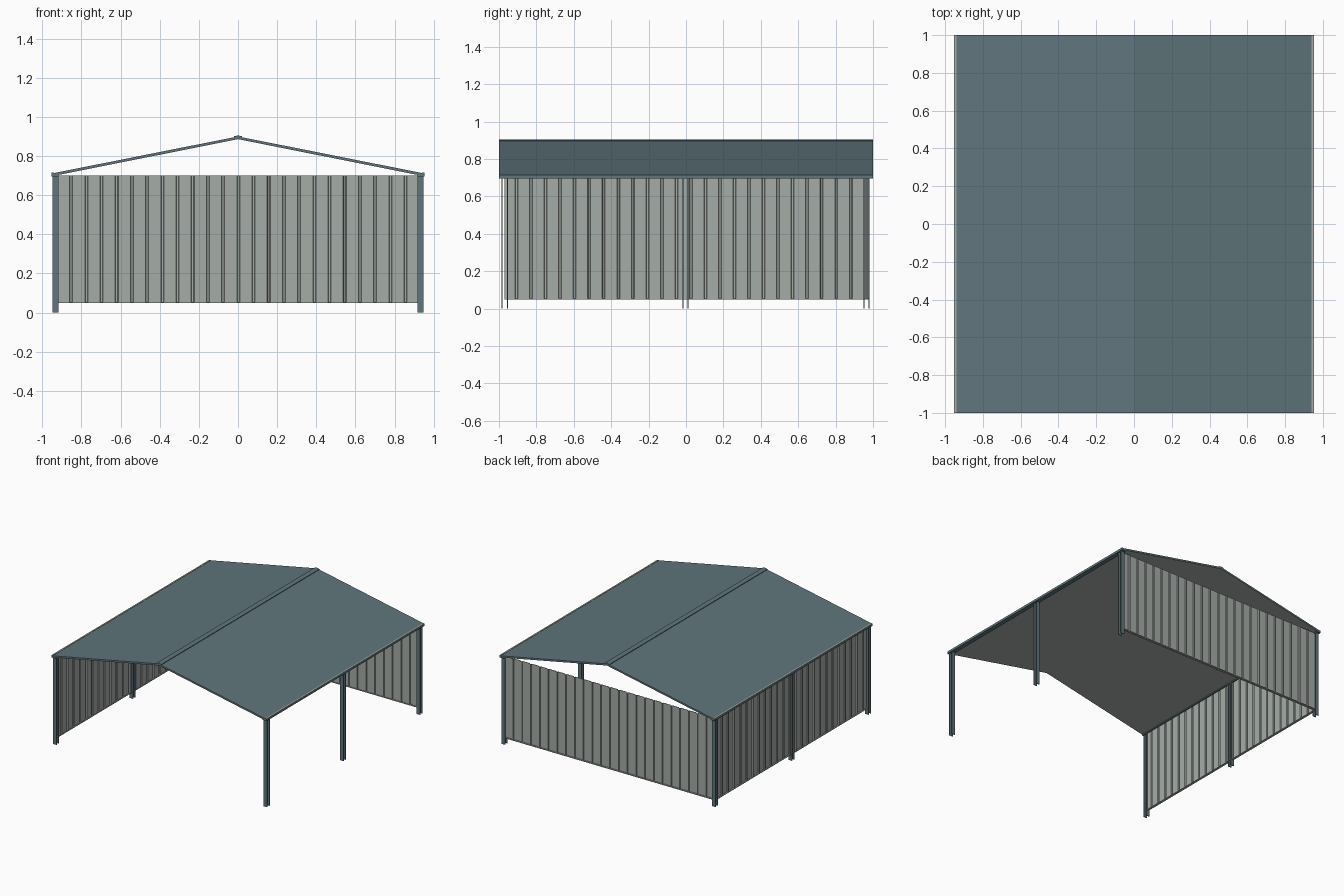
import bpy
import bmesh
from mathutils import Matrix

if "Cube" in bpy.data.objects:
    bpy.data.objects.remove(bpy.data.objects["Cube"])


def colour(name, rgb):
    m = bpy.data.materials.new(name)
    m.diffuse_color = (*rgb, 1)
    m.use_nodes = True
    m.node_tree.nodes["Principled BSDF"].inputs["Base Color"].default_value = m.diffuse_color
    return m


TEAL = colour("slate_teal", (0.115, 0.180, 0.200))
GREY = colour("pale_grey", (0.375, 0.413, 0.386))


def finish(name, bm, *mats):
    bmesh.ops.recalc_face_normals(bm, faces=bm.faces[:])
    bm.normal_update()
    me = bpy.data.meshes.new(name)
    bm.to_mesh(me)
    bm.free()
    for m in mats:
        me.materials.append(m)
    ob = bpy.data.objects.new(name, me)
    bpy.context.collection.objects.link(ob)
    return ob


def add_box(bm, lo, hi):
    size = [b - a for a, b in zip(lo, hi)]
    mid = [(a + b) / 2 for a, b in zip(lo, hi)]
    bmesh.ops.create_cube(bm, size=1, matrix=Matrix.Translation(mid) @ Matrix.Diagonal((*size, 1)))


def box(name, lo, hi, mat):
    bm = bmesh.new()
    add_box(bm, lo, hi)
    return finish(name, bm, mat)


def roof_strip(name, profile, y, *mats):
    """Extrude a closed x-z outline along y; second material goes underneath."""
    bm = bmesh.new()
    face = bm.faces.new([bm.verts.new((x, -y, z)) for x, z in profile])
    ext = bmesh.ops.extrude_face_region(bm, geom=[face])["geom"]
    bmesh.ops.translate(bm, vec=(0, 2 * y, 0), verts=[v for v in ext if isinstance(v, bmesh.types.BMVert)])
    bmesh.ops.recalc_face_normals(bm, faces=bm.faces[:])
    if len(mats) > 1:
        for f in bm.faces:
            if f.normal.z < -0.5:
                f.material_index = 1
    return finish(name, bm, *mats)


def ribbed_wall(name, start, end, ribs, place, out):
    """Thin vertical sheet with trapezoid ribs; place maps (along, depth, z) to a point."""
    line = [(start, 0)]
    for r in ribs:
        line += [(r - 0.008, 0), (r - 0.005, out), (r + 0.005, out), (r + 0.008, 0)]
    line.append((end, 0))
    bm = bmesh.new()
    rows = []
    for s, d in line:
        rows.append([bm.verts.new(place(s, d + e, z))
                     for e, z in ((-0.002, 0.05), (0.002, 0.05), (0.002, 0.70), (-0.002, 0.70))])
    for a, b in zip(rows, rows[1:]):
        for i in range(4):
            j = (i + 1) % 4
            bm.faces.new((a[i], a[j], b[j], b[i]))
    bm.faces.new(rows[0])
    bm.faces.new(rows[-1])
    return finish(name, bm, GREY)


# Gable roof: teal sheet with a pale grey ceiling
roof_strip("roof", [(-0.94, 0.713), (0, 0.9), (0.94, 0.713), (0.94, 0.699), (0, 0.886), (-0.94, 0.699)],
           1.0, TEAL, GREY)

# Ridge cap
roof_strip("ridge_cap", [(-0.021, 0.901), (0, 0.905), (0.021, 0.901), (0.021, 0.894), (0, 0.898), (-0.021, 0.894)],
           1.0, TEAL)

# Eave gutters with pale inner lining
for side, s in (("left", -1), ("right", 1)):
    xs = sorted((s * 0.917, s * 0.953))
    box(side + "_gutter", (xs[0], -1, 0.696), (xs[1], 1, 0.712), TEAL)
    xs = sorted((s * 0.941, s * 0.953))
    box(side + "_gutter_lining", (xs[0], -1, 0.712), (xs[1], 1, 0.7145), GREY)

# Posts: each a pair of upright plates
for side, s in (("left", -1), ("right", 1)):
    for place, y in (("front", -0.969), ("middle", -0.003), ("back", 0.965)):
        bm = bmesh.new()
        for e in (-0.014, 0.014):
            xs = sorted((s * 0.917, s * 0.948))
            add_box(bm, (xs[0], y + e - 0.003, 0), (xs[1], y + e + 0.003, 0.705))
        finish(f"{place}_{side}_post", bm, TEAL)

# Ribbed back and left walls
ribbed_wall("back_wall", -0.93, 0.93, [-0.853 + 0.0777 * k for k in range(23)],
            lambda s, d, z: (s, 0.962 + d, z), 0.008)
ribbed_wall("left_wall", -0.97, 0.975, [0.104 + 0.0777 * k for k in range(-13, 12)],
            lambda s, d, z: (-0.93 + d, s, z), -0.008)

# Bottom rails under the walls
box("back_wall_rail", (-0.93, 0.955, 0.048), (0.93, 0.975, 0.054), GREY)
box("left_wall_rail", (-0.943, -0.97, 0.048), (-0.923, 0.975, 0.054), GREY)
